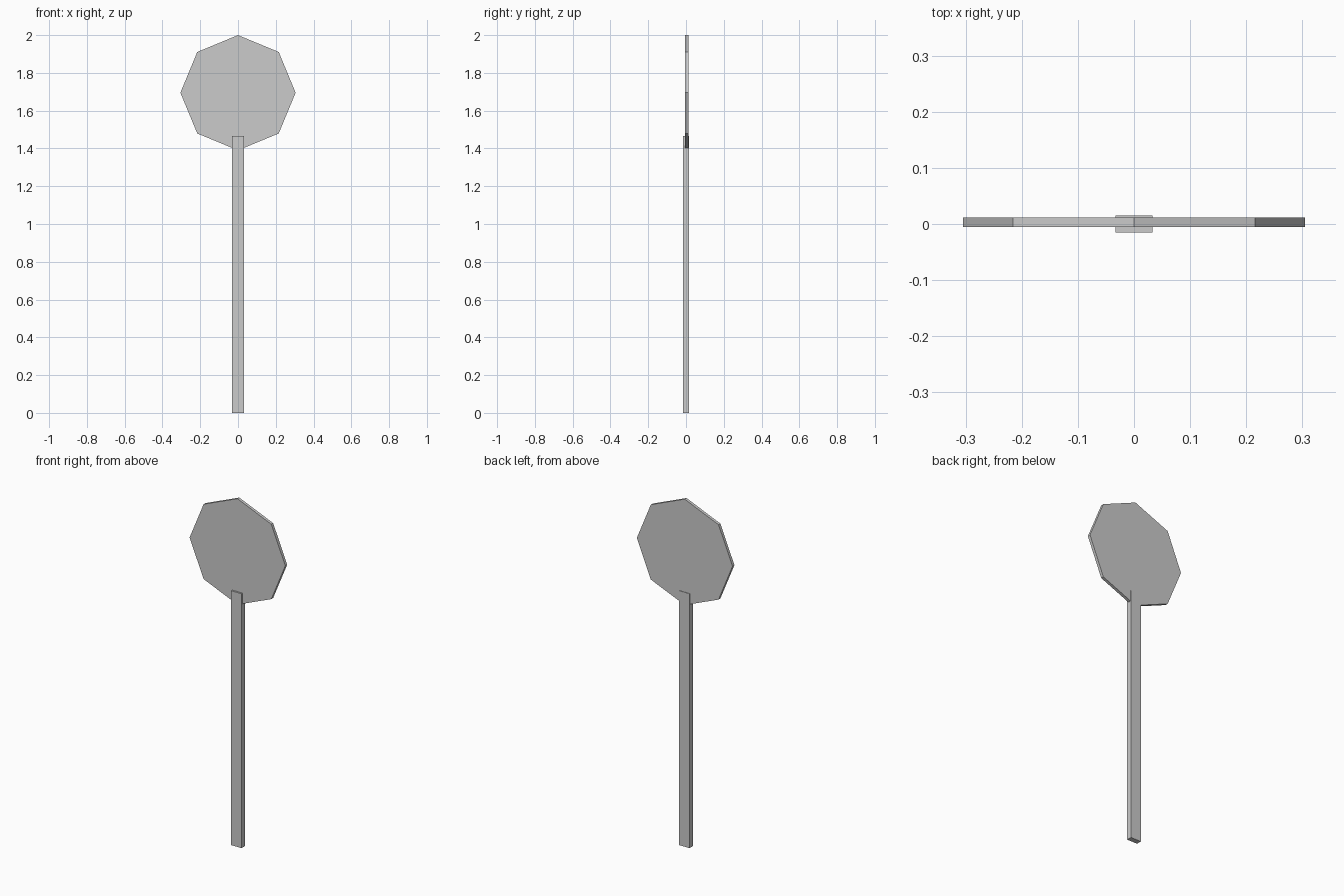
import bpy
import math

cube = bpy.data.objects.get("Cube")
if cube:
    bpy.data.objects.remove(cube, do_unlink=True)

# One plain grey for the whole sign
grey = bpy.data.materials.new("light_grey")
grey.use_nodes = True
colour = (0.6, 0.6, 0.6, 1)
grey.diffuse_color = colour
grey.node_tree.nodes["Principled BSDF"].inputs["Base Color"].default_value = colour


def extrude_profile(name, profile, y_front, y_back):
    """Make a solid from an x-z outline, extruded along y."""
    n = len(profile)
    verts = [(x, y, z) for y in (y_front, y_back) for x, z in profile]
    faces = [tuple(range(n)), tuple(reversed(range(n, 2 * n)))]
    faces += [(i, i + n, (i + 1) % n + n, (i + 1) % n) for i in range(n)]
    mesh = bpy.data.meshes.new(name)
    mesh.from_pydata(verts, [], faces)
    mesh.materials.append(grey)
    obj = bpy.data.objects.new(name, mesh)
    bpy.context.collection.objects.link(obj)
    return obj


# Flat upright post, running up behind and in front of the panel's lower corner
half_width, post_top = 0.033, 1.465
post = [(-half_width, 0), (half_width, 0),
        (half_width, post_top), (-half_width, post_top)]
extrude_profile("post", post, -0.015, 0.015)

# Eight-sided panel standing on a corner
radius = 0.305
panel = [(radius * math.cos(i * math.tau / 8),
          2 - radius + radius * math.sin(i * math.tau / 8)) for i in range(8)]
extrude_profile("sign_panel", panel, -0.005, 0.012)
